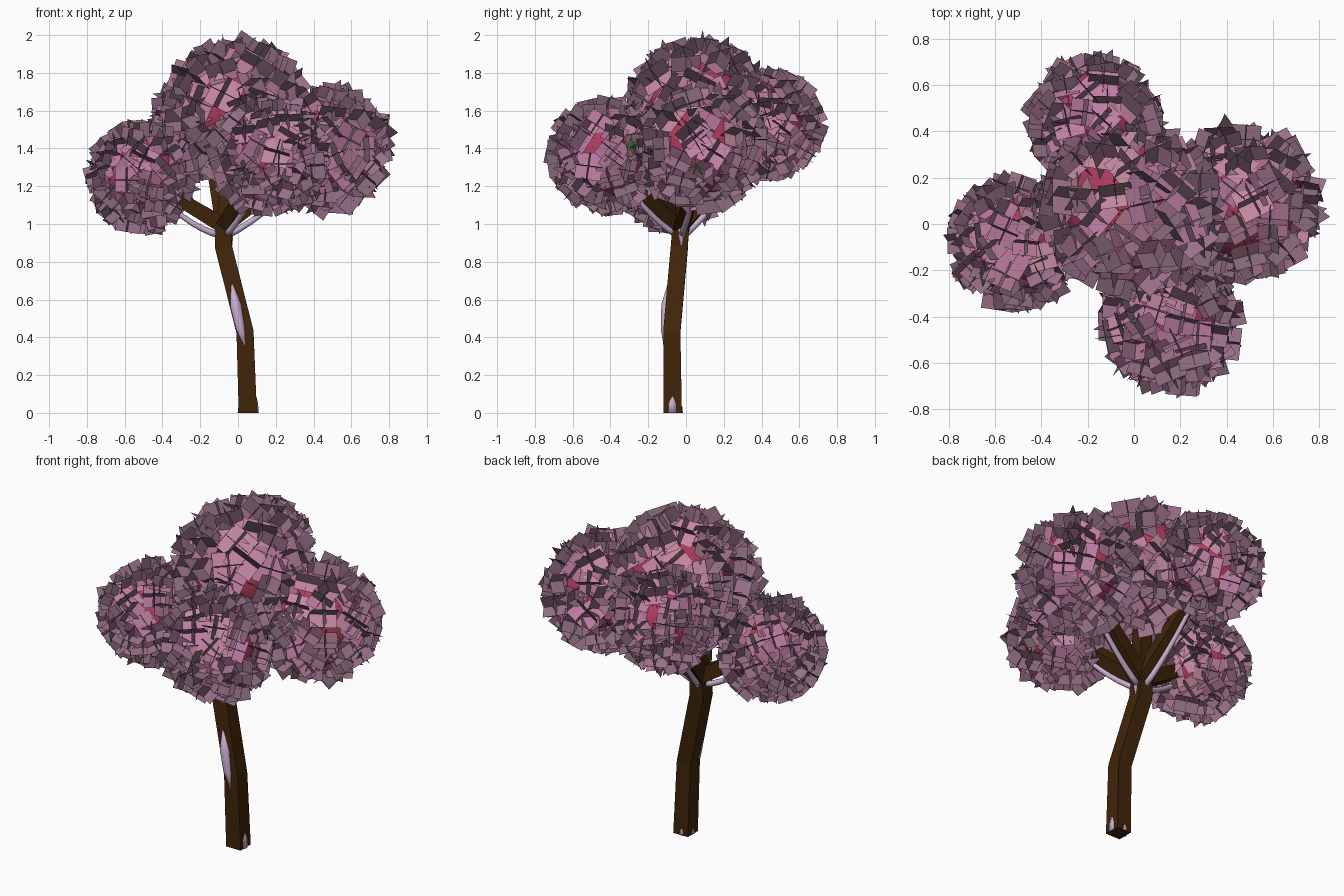
import bpy, bmesh, math, random
from mathutils import Vector as V, Matrix

if "Cube" in bpy.data.objects:
    bpy.data.objects.remove(bpy.data.objects["Cube"])

random.seed(7)

def mat(name, rgb):
    m = bpy.data.materials.new(name)
    m.diffuse_color = (*rgb, 1)
    m.use_nodes = True
    m.node_tree.nodes["Principled BSDF"].inputs["Base Color"].default_value = m.diffuse_color
    return m

BARK = mat("bark", (0.052, 0.018, 0.003))
VINE = mat("pale_wood", (0.58, 0.43, 0.62))
CORE = mat("deep_pink", (0.42, 0.045, 0.11))
PETAL = [mat("petal_a", (0.52, 0.21, 0.37)), mat("petal_b", (0.56, 0.25, 0.36)),
         mat("petal_c", (0.40, 0.16, 0.28)),
         mat("petal_shade_a", (0.24, 0.135, 0.19)), mat("petal_shade_b", (0.32, 0.16, 0.25))]
GREEN = mat("leaf_green", (0.02, 0.2, 0.03))

def finish(name, bm, mats, smooth=False):
    me = bpy.data.meshes.new(name)
    bmesh.ops.recalc_face_normals(bm, faces=bm.faces)
    bm.to_mesh(me)
    bm.free()
    for m in mats:
        me.materials.append(m)
    for p in me.polygons:
        p.use_smooth = smooth
    ob = bpy.data.objects.new(name, me)
    bpy.context.collection.objects.link(ob)
    return ob

def tube(name, pts, radii, sides, m, smooth=False, turn=0.0):
    bm = bmesh.new()
    pts = [V(p) for p in pts]
    rings = []
    for i, p in enumerate(pts):
        d = (pts[min(i + 1, len(pts) - 1)] - pts[max(i - 1, 0)]).normalized()
        u = V((0, 1, 0)).cross(d)
        u.normalize()
        w = d.cross(u)
        ring = []
        for k in range(sides):
            a = turn + 2 * math.pi * k / sides
            q = p + (u * math.cos(a) + w * math.sin(a)) * radii[i]
            if i == 0 and p.z < 0.01:
                q.z = 0
            ring.append(bm.verts.new(q))
        rings.append(ring)
    for a, b in zip(rings, rings[1:]):
        for k in range(sides):
            n = (k + 1) % sides
            bm.faces.new((a[k], a[n], b[n], b[k]))
    bm.faces.new(rings[0])
    bm.faces.new(rings[-1])
    return finish(name, bm, [m], smooth)

def bezier(a, b, c, n=9):
    a, b, c = V(a), V(b), V(c)
    ts = [i / (n - 1) for i in range(n)]
    return [a * (1 - t) ** 2 + b * 2 * t * (1 - t) + c * t * t for t in ts]

# square bent trunk
Q = math.pi / 4
tube("trunk", [(0.052, -0.07, 0.002), (0.037, -0.075, 0.43), (-0.077, -0.035, 0.88), (-0.075, -0.025, 1.03)],
     [0.068, 0.064, 0.064, 0.06], 4, BARK, turn=Q)

# pale slivers showing through the trunk front, fork and foot
tube("trunk_pale_streak", [(0.045, -0.112, 0.32), (0.012, -0.108, 0.45), (-0.012, -0.1, 0.57), (-0.035, -0.09, 0.7)],
     [0.002, 0.027, 0.032, 0.003], 10, VINE, True)
tube("fork_pale_streak", [(-0.035, -0.025, 0.87), (-0.045, -0.025, 0.94), (-0.035, -0.025, 1.02)],
     [0.003, 0.02, 0.02], 8, VINE, True)
for i, (x, y, h) in enumerate(((0.078, -0.072, 0.15), (0.045, -0.048, 0.09), (0.03, -0.072, 0.09))):
    tube("trunk_pale_foot_%d" % (i + 1), [(x, y, 0), (x, y, h * 0.35), (x, y, h)],
         [0.032, 0.028, 0.002], 8, VINE, True)
tube("trunk_pale_sole", [(0.052, -0.07, 0), (0.052, -0.07, 0.004)], [0.067, 0.067], 4, VINE, turn=Q)

# blossom clusters: centre and outer radius
CLUSTERS = {
    "left": ((-0.51, -0.08, 1.25), 0.27),
    "right": ((0.47, 0.09, 1.40), 0.315),
    "front": ((0.16, -0.42, 1.36), 0.285),
    "back": ((-0.17, 0.44, 1.53), 0.27),
    "top": ((-0.01, 0.07, 1.605), 0.355),
}

# branches fanning from the fork, with pale smooth limbs bowing below
fork = V((-0.075, -0.028, 0.99))
for name, (c, r) in CLUSTERS.items():
    c = V(c)
    tube(name + "_branch", [fork, fork.lerp(c, 0.5), c], [0.06, 0.052, 0.04], 4, BARK, turn=Q)
    if name != "top":
        side = V((c.x - fork.x, c.y - fork.y, 0)).normalized()
        start = fork + side * 0.02 + V((0, 0, -0.05))
        bend = fork.lerp(c, 0.5) + V((0, 0, -0.13))
        tube(name + "_pale_limb", bezier(start, bend, c), [0.018 - 0.001 * i for i in range(9)],
             8, VINE, True)

# each cluster: round core covered in clumps of three crossed square petals
for name, (c, r) in CLUSTERS.items():
    c = V(c)
    bm = bmesh.new()
    bmesh.ops.create_icosphere(bm, subdivisions=2, radius=r * 0.83, matrix=Matrix.Translation(c))
    finish(name + "_blossom_core", bm, [CORE], True)

    bm = bmesh.new()
    count = 78
    for i in range(count):
        z = 1 - 2 * (i + 0.5) / count
        a = i * 2.39996 + random.uniform(-0.25, 0.25)
        s = math.sqrt(1 - z * z)
        n = V((s * math.cos(a), s * math.sin(a), z))
        axis = (n + V([random.gauss(0, 0.27) for _ in range(3)])).normalized()
        u = axis.orthogonal().normalized()
        u.rotate(Matrix.Rotation(random.uniform(0, 6.28), 3, axis))
        w = axis.cross(u)
        h = r * random.uniform(0.2, 0.255)
        p = c + n * r * random.uniform(0.86, 0.91)
        for k, (e, f) in enumerate(((u, w), (u, axis), (w, axis))):
            quad = bm.faces.new([bm.verts.new(p + (e * x + f * y) * h)
                                 for x, y in ((-1, -1), (1, -1), (1, 1), (-1, 1))])
            quad.material_index = random.choice((0, 0, 1, 1, 2)) if k == 0 else random.choice((3, 4))
    finish(name + "_petals", bm, PETAL)

# two small green leaves peeking out
for i, (p, n) in enumerate((((0.765, 0.06, 1.28), (1, 0, -0.4)), ((0.40, -0.29, 1.42), (1, 0.5, 0.2)))):
    bm = bmesh.new()
    rot = V(n).to_track_quat('Z', 'Y').to_matrix().to_4x4()
    bmesh.ops.create_circle(bm, cap_ends=True, segments=3, radius=0.035,
                            matrix=Matrix.Translation(p) @ rot)
    finish("green_leaf_%d" % (i + 1), bm, [GREEN])
